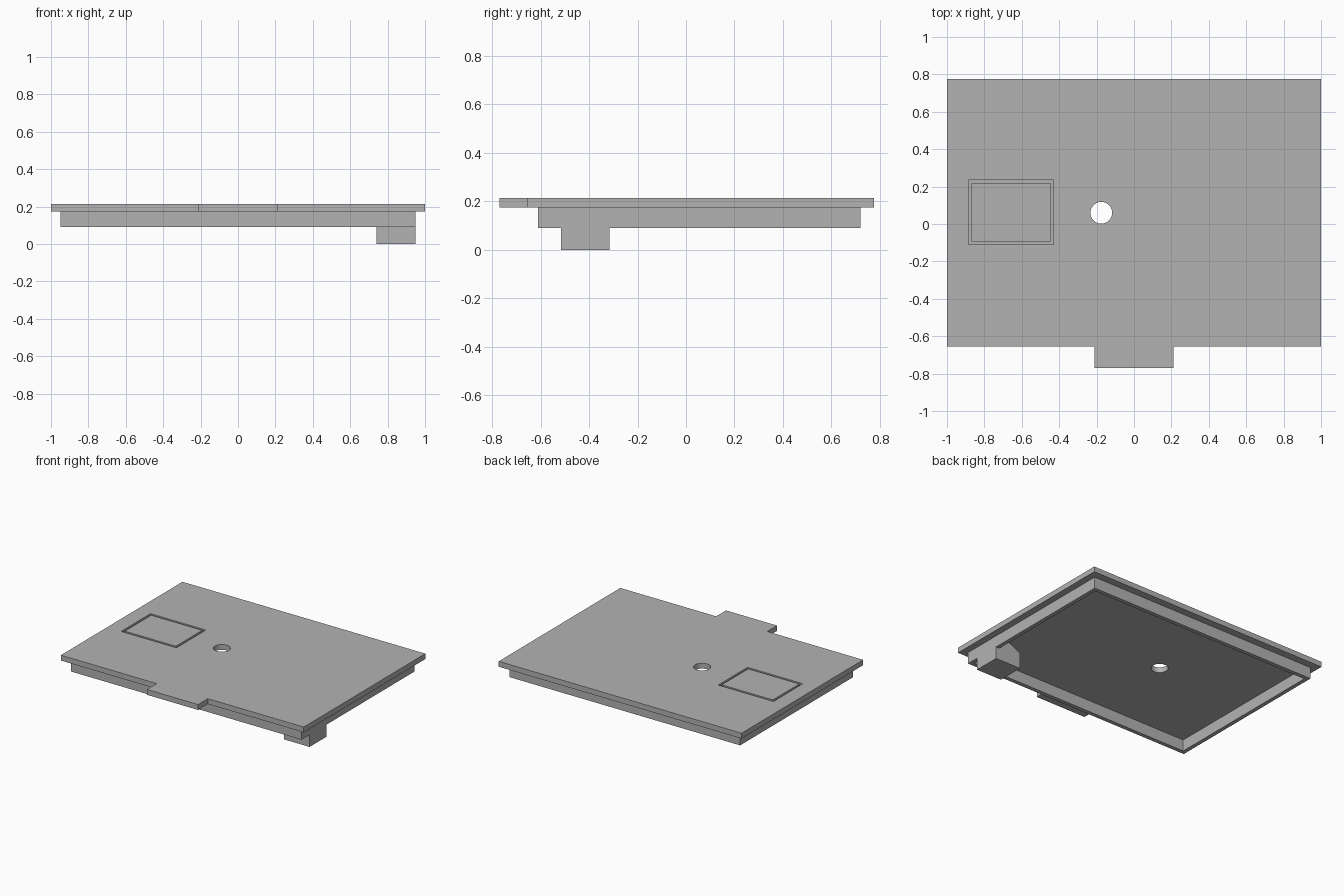
import bpy
import bmesh
from mathutils import Vector

cube = bpy.data.objects.get("Cube")
if cube:
    bpy.data.objects.remove(cube, do_unlink=True)

grey = bpy.data.materials.new("mid_grey")
grey.use_nodes = True
grey.diffuse_color = (0.45, 0.45, 0.45, 1)
grey.node_tree.nodes["Principled BSDF"].inputs["Base Color"].default_value = grey.diffuse_color

TOP, UNDER, RIM_LOW = 0.215, 0.175, 0.09
WALL = 0.03


def finish(name, bm):
    bmesh.ops.recalc_face_normals(bm, faces=bm.faces)
    mesh = bpy.data.meshes.new(name)
    bm.to_mesh(mesh)
    bm.free()
    mesh.materials.append(grey)
    obj = bpy.data.objects.new(name, mesh)
    bpy.context.collection.objects.link(obj)
    return obj


def prism(name, points, sweep):
    """Extrude a closed outline along a vector."""
    bm = bmesh.new()
    face = bm.faces.new([bm.verts.new(p) for p in points])
    ext = bmesh.ops.extrude_face_region(bm, geom=[face])
    moved = [g for g in ext["geom"] if isinstance(g, bmesh.types.BMVert)]
    bmesh.ops.translate(bm, verts=moved, vec=Vector(sweep))
    return finish(name, bm)


def frame(name, x0, x1, y0, y1, z0, z1, t):
    """Rectangular ring with wall thickness t."""
    bm = bmesh.new()
    loops = []
    for inset, z in ((0, z0), (0, z1), (t, z1), (t, z0)):
        a, b, c, d = x0 + inset, x1 - inset, y0 + inset, y1 - inset
        loops.append([bm.verts.new((x, y, z)) for x, y in ((a, c), (b, c), (b, d), (a, d))])
    for i in range(4):
        p, q = loops[i], loops[(i + 1) % 4]
        for j in range(4):
            k = (j + 1) % 4
            bm.faces.new((p[j], p[k], q[k], q[j]))
    return finish(name, bm)


def cut(target, cutter):
    cutter.hide_render = True
    mod = target.modifiers.new("cut", 'BOOLEAN')
    mod.operation = 'DIFFERENCE'
    mod.solver = 'EXACT'
    mod.object = cutter
    bpy.context.view_layer.objects.active = target
    bpy.ops.object.modifier_apply(modifier=mod.name)
    bpy.data.objects.remove(cutter, do_unlink=True)


# Lid plate with a front finger tab
outline = [(-1, -0.655), (-0.21, -0.655), (-0.21, -0.77), (0.21, -0.77),
           (0.21, -0.655), (1, -0.655), (1, 0.775), (-1, 0.775)]
plate = prism("lid_plate", [(x, y, UNDER) for x, y in outline], (0, 0, TOP - UNDER))

# Round through hole
bm = bmesh.new()
bmesh.ops.create_cone(bm, cap_ends=True, segments=48, radius1=0.058, radius2=0.058, depth=0.2)
bmesh.ops.translate(bm, verts=bm.verts, vec=(-0.175, 0.06, 0.195))
cut(plate, finish("hole_cutter", bm))

# Rectangular groove in the top
cut(plate, frame("groove_cutter", -0.885, -0.43, -0.11, 0.235, TOP - 0.02, TOP + 0.02, 0.017))

# Rim that drops inside the box
frame("inner_rim", -0.95, 0.95, -0.61, 0.72, RIM_LOW, UNDER, WALL)

# Chamfered latch block hanging from the left side of the rim
inner = 0.95 - WALL
profile = [(0.95, 0), (0.95, RIM_LOW), (inner, RIM_LOW), (inner, UNDER),
           (0.85, UNDER), (0.74, 0.12), (0.74, 0)]
prism("latch_block", [(x, -0.515, z) for x, z in profile], (0, 0.2, 0))
